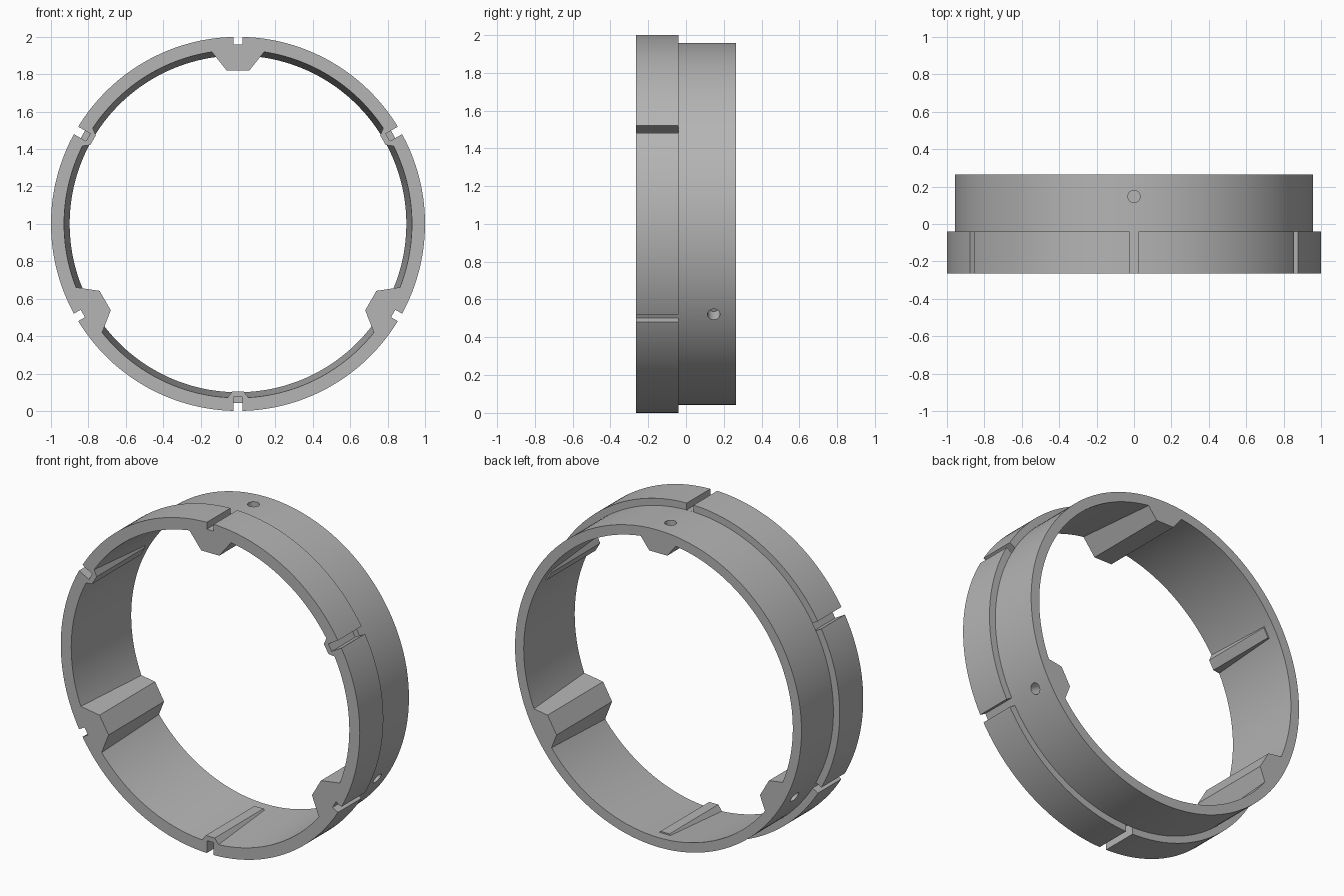
import bpy, bmesh, math
from mathutils import Matrix, Vector

if "Cube" in bpy.data.objects:
    bpy.data.objects.remove(bpy.data.objects["Cube"])

FRONT, STEP, BACK = -0.265, -0.04, 0.265
R_FLANGE, R_BODY = 1.0, 0.958
R_IN_FRONT, R_IN_BACK = 0.93, 0.90
SEGMENTS = 180
CENTRE = Vector((0, 0, 1))

grey = bpy.data.materials.new("mid grey")
grey.use_nodes = True
colour = (0.46, 0.46, 0.46, 1)
grey.diffuse_color = colour
grey.node_tree.nodes["Principled BSDF"].inputs["Base Color"].default_value = colour


def make_object(name, bm):
    bmesh.ops.recalc_face_normals(bm, faces=bm.faces)
    mesh = bpy.data.meshes.new(name)
    bm.to_mesh(mesh)
    bm.free()
    mesh.materials.append(grey)
    obj = bpy.data.objects.new(name, mesh)
    bpy.context.collection.objects.link(obj)
    return obj


def around(angle):
    """Turn a part built at the top of the ring to the given angle."""
    return Matrix.Translation(CENTRE) @ Matrix.Rotation(math.radians(angle), 4, 'Y')


def add_prism(bm, half_profile, y0, y1, angle):
    """Extrude a mirrored (half width, radius) outline along y."""
    outline = half_profile + [(-x, r) for x, r in reversed(half_profile)]
    m = around(angle)
    a = [bm.verts.new(m @ Vector((x, y0, r))) for x, r in outline]
    b = [bm.verts.new(m @ Vector((x, y1, r))) for x, r in outline]
    bm.faces.new(a)
    bm.faces.new(b[::-1])
    for i in range(len(a)):
        j = (i + 1) % len(a)
        bm.faces.new((a[i], b[i], b[j], a[j]))


def combine(target, helper, operation):
    mod = target.modifiers.new(helper.name, 'BOOLEAN')
    mod.operation = operation
    mod.solver = 'EXACT'
    mod.object = helper
    bpy.context.view_layer.objects.active = target
    bpy.ops.object.modifier_apply(modifier=mod.name)
    bpy.data.objects.remove(helper)


# Stepped ring with a tapered bore
bm = bmesh.new()
section = [(R_IN_FRONT, FRONT), (R_FLANGE, FRONT), (R_FLANGE, STEP),
           (R_BODY, STEP), (R_BODY, BACK), (R_IN_BACK, BACK)]
loops = []
for s in range(SEGMENTS):
    m = around(360 * s / SEGMENTS)
    loops.append([bm.verts.new(m @ Vector((0, y, r))) for r, y in section])
for s in range(SEGMENTS):
    p, q = loops[s], loops[(s + 1) % SEGMENTS]
    for i in range(len(section)):
        j = (i + 1) % len(section)
        bm.faces.new((p[i], p[j], q[j], q[i]))
ring = make_object("stepped_ring", bm)

# Large bosses and thin ribs inside the bore
bm = bmesh.new()
boss = [(0.06, 0.82), (0.14, 0.92), (0.12, 0.943)]
rib = [(0.03, 0.895), (0.06, 0.935), (0.05, 0.945)]
for angle in (0, 120, 240):
    add_prism(bm, boss, FRONT, BACK, angle)
    add_prism(bm, rib, FRONT, 0.2, angle + 60)
combine(ring, make_object("bosses_and_ribs", bm), 'UNION')

# Flange slots, deeper at the ribs, and blind holes over the bosses
bm = bmesh.new()
for angle in (0, 120, 240):
    for turn, floor in ((0, R_BODY), (60, 0.925)):
        add_prism(bm, [(0.023, floor), (0.023, 1.05)], FRONT - 0.05, STEP, angle + turn)
    hole = around(angle) @ Matrix.Translation((0, 0.147, 0.96))
    bmesh.ops.create_cone(bm, cap_ends=True, segments=32, radius1=0.033,
                          radius2=0.033, depth=0.18, matrix=hole)
cutter = make_object("slots_and_holes", bm)
cutter.hide_render = True
combine(ring, cutter, 'DIFFERENCE')

# Smooth curved walls, sharp edges
bpy.ops.object.select_all(action='DESELECT')
ring.select_set(True)
bpy.context.view_layer.objects.active = ring
bpy.ops.object.shade_smooth_by_angle(angle=math.radians(20))
